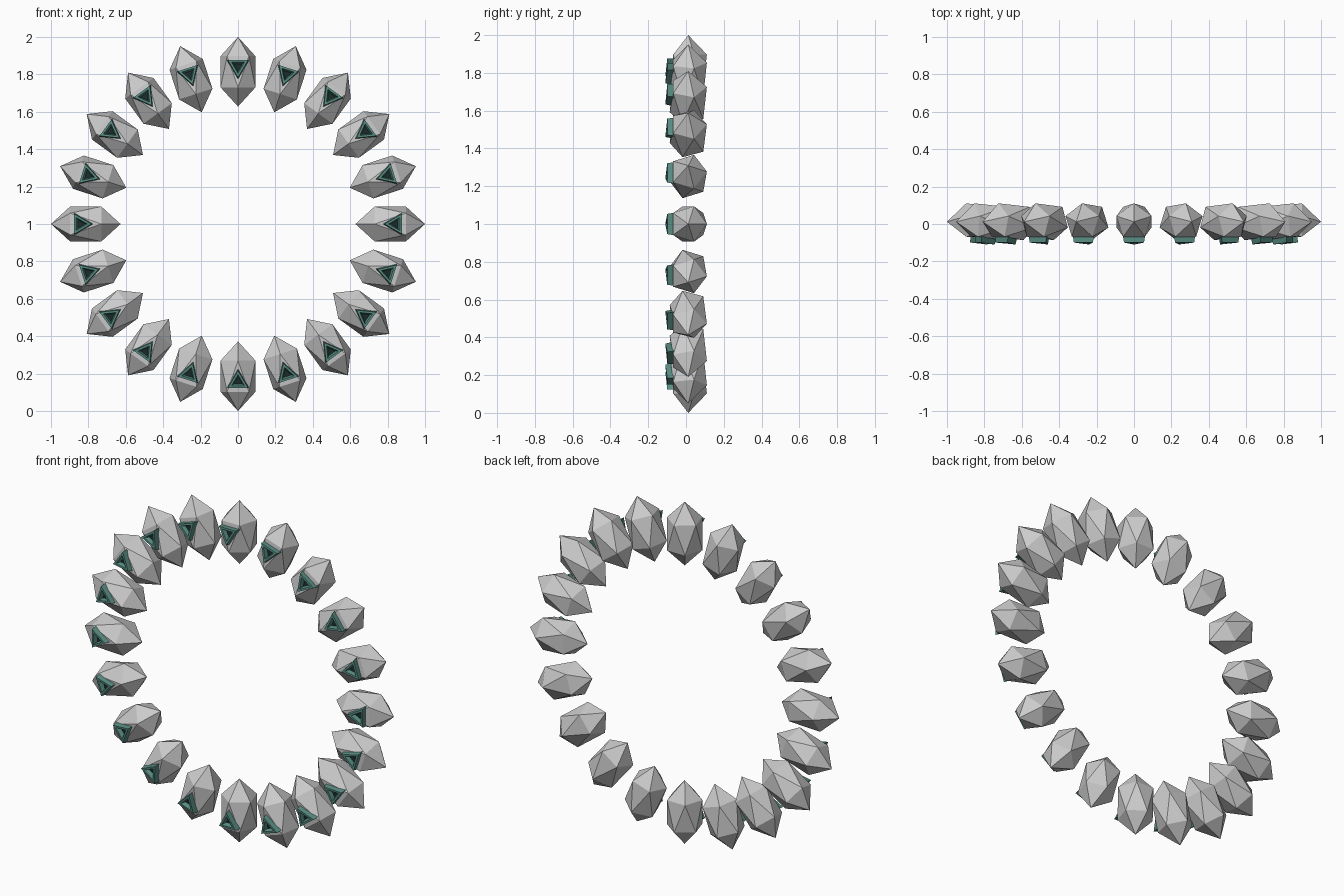
import bpy, bmesh, math
from mathutils import Vector, Matrix

if "Cube" in bpy.data.objects:
    bpy.data.objects.remove(bpy.data.objects["Cube"])

COUNT, RING_R, RING_Z, Y_OFF = 20, 0.814, 1.0, 0.012
W, L = 0.11, 0.186            # gem half-thickness and half-length


def material(name, rgb):
    m = bpy.data.materials.new(name)
    m.diffuse_color = (*rgb, 1)
    m.use_nodes = True
    m.node_tree.nodes["Principled BSDF"].inputs["Base Color"].default_value = m.diffuse_color
    return m


def to_mesh(bm, name):
    bmesh.ops.recalc_face_normals(bm, faces=bm.faces)
    me = bpy.data.meshes.new(name)
    bm.to_mesh(me)
    bm.free()
    return me


def pentagon(z, start):
    r = 0.8944 * W
    return [Vector((r * math.cos(start + i * math.tau / 5),
                    r * math.sin(start + i * math.tau / 5), z)) for i in range(5)]


# Stretched icosahedron, long axis pointing outward (local z)
outer = pentagon(0.4472 * L, math.pi / 2)
inner = pentagon(-0.4472 * L, -math.pi / 2)
bm = bmesh.new()
for p in [Vector((0, 0, L)), Vector((0, 0, -L))] + outer + inner:
    bm.verts.new(p)
bmesh.ops.convex_hull(bm, input=bm.verts)
gem_mesh = to_mesh(bm, "gem")

# Frame of the front face
front = sorted(outer, key=lambda p: p.y)[:2] + [min(inner, key=lambda p: p.y)]
centre = sum(front, Vector()) / 3
up = ((front[0] + front[1]) / 2 - front[2]).normalized()
side = Vector((1, 0, 0))
normal = side.cross(up)
if normal.y > 0:
    normal.negate()

# Hollow triangular socket: (radius, height above the face) for each loop
teal = material("teal", (0.10, 0.27, 0.23))
dark = material("dark", (0.01, 0.025, 0.022))
bm = bmesh.new()
loops = []
for r, h in [(0.070, -0.015), (0.062, 0.029), (0.040, 0.029), (0.027, 0.004)]:
    loop = []
    for i in range(3):
        a = -math.pi / 2 + i * math.tau / 3
        loop.append(bm.verts.new(centre + side * r * math.cos(a)
                                 + up * r * math.sin(a) + normal * h))
    loops.append(loop)
for a, b in zip(loops, loops[1:]):
    for i in range(3):
        j = (i + 1) % 3
        bm.faces.new((a[i], a[j], b[j], b[i]))
bm.faces.new(loops[0])
floor = bm.faces.new(loops[-1])
floor.material_index = 1
socket_mesh = to_mesh(bm, "socket")
socket_mesh.materials.append(teal)
socket_mesh.materials.append(dark)

# Ring of gems with sockets
for k in range(COUNT):
    m = (Matrix.Translation((0, 0, RING_Z))
         @ Matrix.Rotation(k * math.tau / COUNT, 4, 'Y')
         @ Matrix.Translation((0, Y_OFF, RING_R)))
    for name, me in (("gem", gem_mesh), ("socket", socket_mesh)):
        ob = bpy.data.objects.new(f"{name}_{k + 1:02d}", me)
        ob.matrix_world = m
        bpy.context.collection.objects.link(ob)
